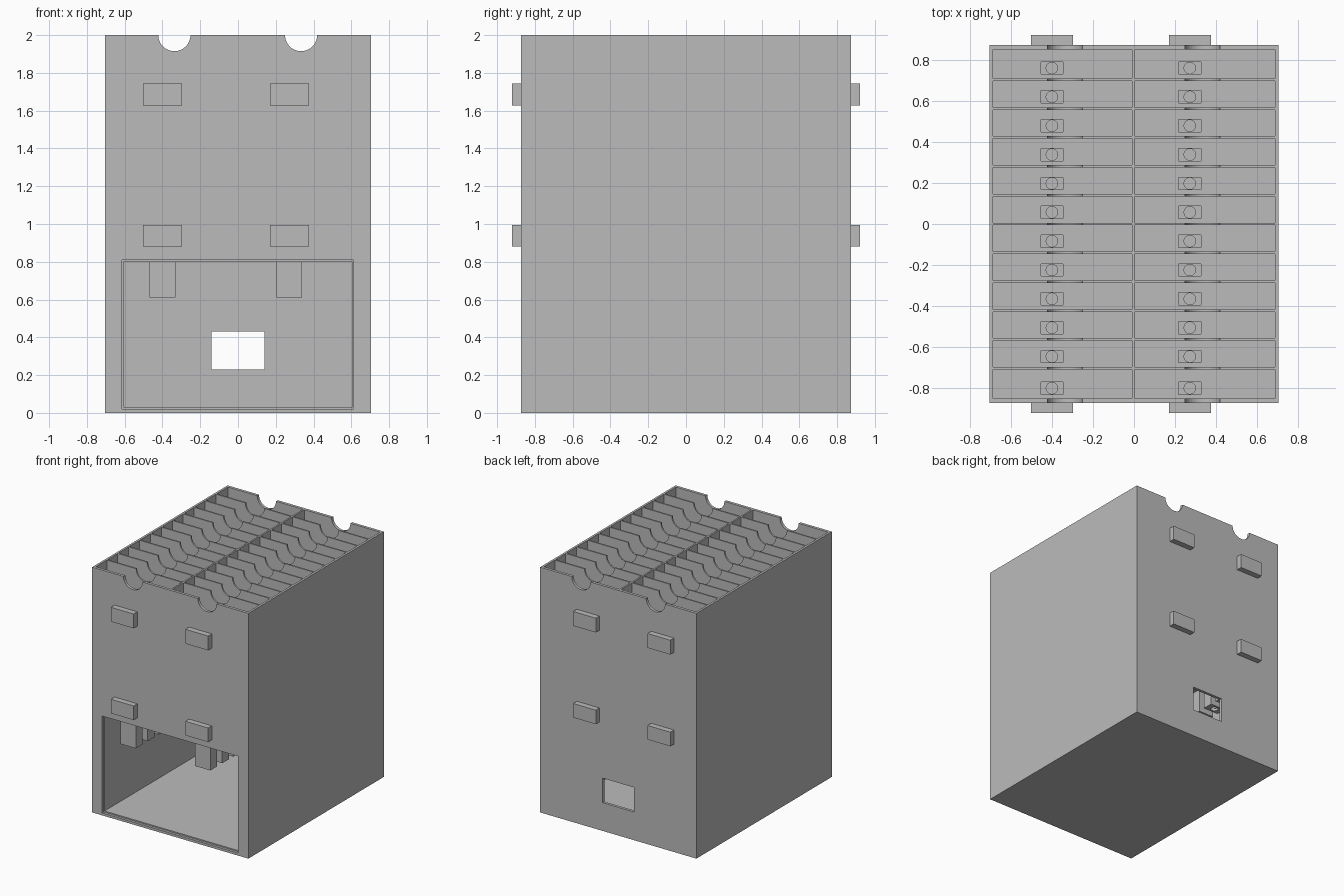
import bpy, bmesh
from mathutils import Matrix, Vector

cube = bpy.data.objects.get("Cube")
if cube:
    bpy.data.objects.remove(cube, do_unlink=True)

grey = bpy.data.materials.new("plain grey")
grey.use_nodes = True
colour = (0.5, 0.5, 0.5, 1)
grey.diffuse_color = colour
grey.node_tree.nodes["Principled BSDF"].inputs["Base Color"].default_value = colour


def add_box(bm, x, y, z):
    """Add a box from three (low, high) ranges."""
    lo, hi = Vector((x[0], y[0], z[0])), Vector((x[1], y[1], z[1]))
    size = Matrix.Diagonal((hi - lo).to_4d())
    size[3][3] = 1
    bmesh.ops.create_cube(bm, size=1, matrix=Matrix.Translation((lo + hi) / 2) @ size)


def add_cylinder(bm, radius, depth, matrix):
    bmesh.ops.create_cone(bm, cap_ends=True, segments=48, radius1=radius,
                          radius2=radius, depth=depth, matrix=matrix)


def finish(bm, name):
    mesh = bpy.data.meshes.new(name)
    bm.to_mesh(mesh)
    bm.free()
    mesh.materials.append(grey)
    obj = bpy.data.objects.new(name, mesh)
    bpy.context.collection.objects.link(obj)
    return obj


def boxes(name, ranges):
    bm = bmesh.new()
    for r in ranges:
        add_box(bm, *r)
    return finish(bm, name)


def cut(obj, cutters):
    """Subtract every cutter and keep the resulting mesh."""
    for c in cutters:
        c.hide_render = True
        mod = obj.modifiers.new("cut", 'BOOLEAN')
        mod.operation = 'DIFFERENCE'
        mod.solver = 'EXACT'
        mod.object = c
    bpy.context.view_layer.update()
    graph = bpy.context.evaluated_depsgraph_get()
    mesh = bpy.data.meshes.new_from_object(obj.evaluated_get(graph))
    obj.modifiers.clear()
    obj.data = mesh


def around(c, half):
    return (c - half, c + half)


HALF_X, HALF_Y, TOP = 0.705, 0.873, 2.0
IN_X, IN_Y = 0.687, 0.85
FLOOR = 0.82            # floor of the slots
ROWS, PITCH, WALL = 12, 0.1406, 0.006
COLUMNS = [(-IN_X, -0.009), (0.004, IN_X)]
SOCKET_X = (-0.4, 0.272)
SOCKET_Y = [0.76 - PITCH * i for i in range(ROWS - 1)] + [-0.8]

# Slot edges between the thin dividers
edges = [IN_Y] + [PITCH * (5 - i) for i in range(ROWS - 1)] + [-IN_Y]
slots = []
for i in range(ROWS):
    high = edges[i] - (WALL if i else 0)
    low = edges[i + 1] + (WALL if i < ROWS - 1 else 0)
    slots += [(x, (low, high), (FLOOR, TOP + 0.1)) for x in COLUMNS]
slot_cutter = boxes("slot_cutter", slots)

# Connector pockets with a round hole in the bottom
spots = [(x, y) for x in SOCKET_X for y in SOCKET_Y]
pocket_cutter = boxes("pocket_cutter", [
    (around(x, 0.054), around(y, 0.03), (0.63, FLOOR + 0.05)) for x, y in spots])
bm = bmesh.new()
for x, y in spots:
    add_cylinder(bm, 0.028, 0.1, Matrix.Translation((x, y, 0.62)))
hole_cutter = finish(bm, "hole_cutter")

# Finger notches running through every divider
bm = bmesh.new()
for x in (-0.337, 0.334):
    add_cylinder(bm, 0.085, 2.2, Matrix.Translation((x, 0, TOP)) @ Matrix.Rotation(1.5707963, 4, 'X'))
notch_cutter = finish(bm, "notch_cutter")

# Lower compartment, its shallow front rebate and the rear window
cavity_cutter = boxes("cavity_cutter", [((-0.607, 0.605), (-1, IN_Y), (0.03, 0.8))])
rebate_cutter = boxes("rebate_cutter", [((-0.614, 0.612), (-1, -0.853), (0.02, 0.81))])
window_cutter = boxes("window_cutter", [((-0.14, 0.14), (0.8, 1), (0.23, 0.43))])

# Main housing
housing = boxes("housing", [((-HALF_X, HALF_X), (-HALF_Y, HALF_Y), (0, TOP))])
cut(housing, [slot_cutter, notch_cutter, cavity_cutter, rebate_cutter,
              window_cutter, pocket_cutter])

# Hollow sockets hanging below the slot floor
sockets = boxes("sockets", [
    (around(x, 0.068), around(y, 0.043), (0.61, 0.81)) for x, y in spots])
cut(sockets, [pocket_cutter, hole_cutter])

# Mounting pegs on the front and back
pegs = []
for x in ((-0.503, -0.297), (0.17, 0.375)):
    for z in ((0.88, 0.995), (1.628, 1.745)):
        pegs += [(x, (-0.92, -0.87), z), (x, (0.87, 0.92), z)]
boxes("mounting_pegs", pegs)

for c in (slot_cutter, pocket_cutter, hole_cutter, notch_cutter,
          cavity_cutter, rebate_cutter, window_cutter):
    bpy.data.objects.remove(c, do_unlink=True)
